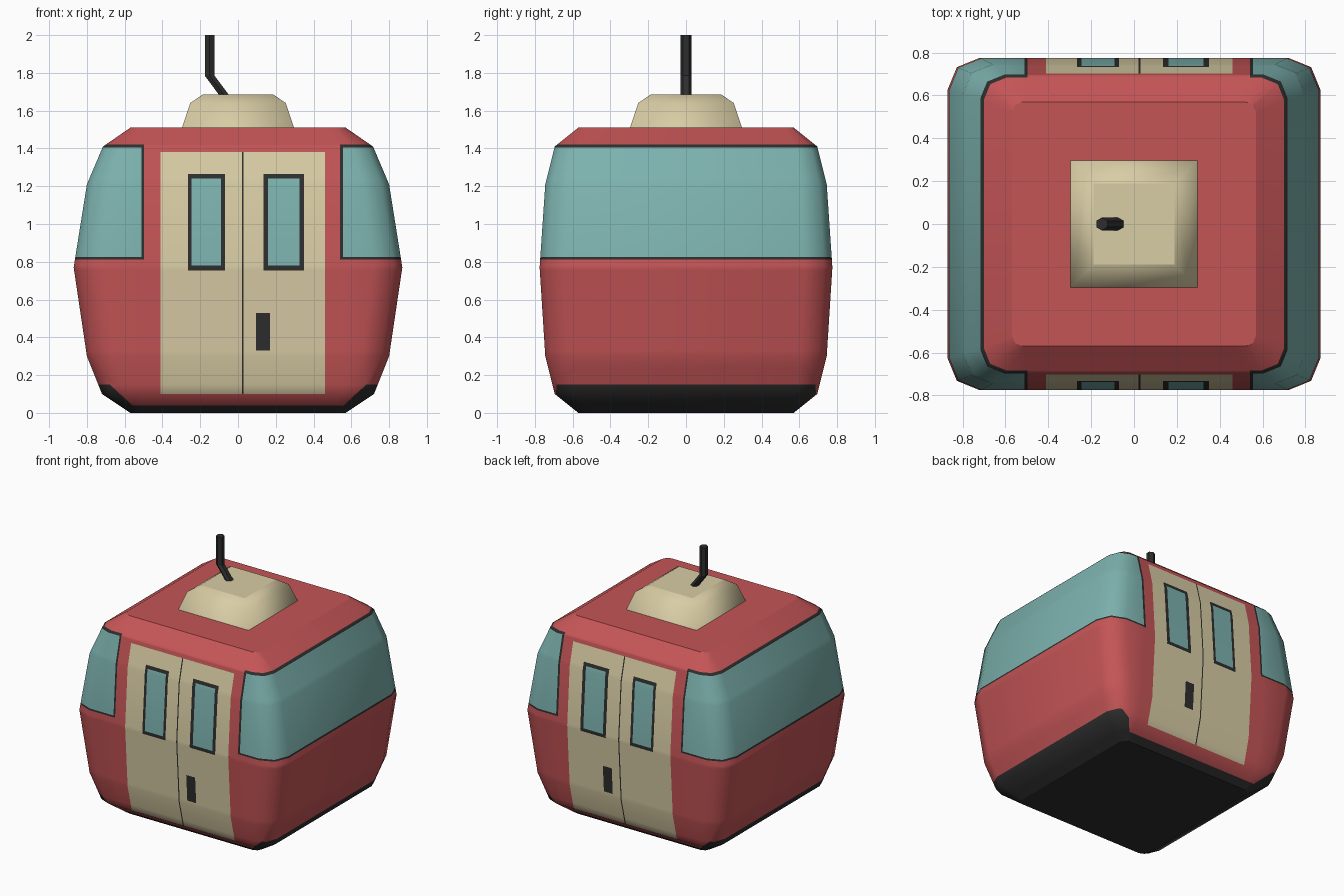
import bpy, bmesh, math
from mathutils import Vector

if "Cube" in bpy.data.objects:
    bpy.data.objects.remove(bpy.data.objects["Cube"])


def material(name, rgb):
    m = bpy.data.materials.new(name)
    m.diffuse_color = (*rgb, 1)
    m.use_nodes = True
    m.node_tree.nodes["Principled BSDF"].inputs["Base Color"].default_value = m.diffuse_color
    return m


RED, TAN, TEAL, DARK = range(4)
MATS = [material("red paint", (0.552, 0.089, 0.093)),
        material("cream paint", (0.693, 0.610, 0.376)),
        material("teal glass", (0.202, 0.445, 0.423)),
        material("dark rubber", (0.027, 0.027, 0.027))]


def loft(rings):
    """Closed bmesh skinned through rings of equal point count."""
    bm = bmesh.new()
    vs = [[bm.verts.new(p) for p in ring] for ring in rings]
    n = len(vs[0])
    for a, b in zip(vs, vs[1:]):
        for i in range(n):
            j = (i + 1) % n
            bm.faces.new((a[i], a[j], b[j], b[i]))
    bm.faces.new(vs[0][::-1])
    bm.faces.new(vs[-1])
    bmesh.ops.recalc_face_normals(bm, faces=bm.faces)
    return bm


def finish(bm, name, mat=None, sharp_z=()):
    """Smooth shading, with sharp edges around the given flat levels."""
    for f in bm.faces:
        f.smooth = True
    for e in bm.edges:
        for z in sharp_z:
            if all(abs(v.co.z - z) < 1e-4 for v in e.verts):
                e.smooth = False
    me = bpy.data.meshes.new(name)
    bm.to_mesh(me)
    bm.free()
    for m in (MATS if mat is None else [MATS[mat]]):
        me.materials.append(m)
    ob = bpy.data.objects.new(name, me)
    bpy.context.collection.objects.link(ob)
    return ob


def rounded_ring(z, hx, hy, c):
    """Rectangle with two-segment rounded corners."""
    k = 0.29 * c
    quarter = [(hx, hy - c), (hx - k, hy - k), (hx - c, hy)]
    pts = quarter + [(-x, y) for x, y in quarter[::-1]]
    pts += [(-x, -y) for x, y in pts]
    return [(x, y, z) for x, y in pts]


# Cabin shell: height, half width, half depth, corner size
cabin = loft([rounded_ring(*s) for s in (
    (0.00, 0.57, 0.57, 0.05), (0.10, 0.72, 0.695, 0.11),
    (0.30, 0.80, 0.745, 0.14), (0.77, 0.87, 0.775, 0.15),
    (1.21, 0.80, 0.745, 0.14), (1.41, 0.715, 0.695, 0.11),
    (1.51, 0.57, 0.57, 0.05))])

# Painted areas on the shell: x0, x1, z0, z1, colour (later ones win)
PAINT = [
    (-0.41, 0.46, 0.10, 1.38, TAN),         # doors
    (0.021, 0.030, 0.10, 1.38, DARK),       # door seam
    (-0.265, -0.07, 0.755, 1.265, DARK),    # door window frames
    (0.135, 0.35, 0.755, 1.265, DARK),
    (-0.245, -0.09, 0.78, 1.24, TEAL),      # door window glass
    (0.16, 0.325, 0.78, 1.24, TEAL),
    (0.095, 0.17, 0.33, 0.53, DARK),        # door handle
    (-2, -0.497, 0.813, 1.42, DARK),        # wraparound window frames
    (0.54, 2, 0.813, 1.42, DARK),
    (-2, -0.511, 0.826, 1.405, TEAL),       # wraparound glass
    (0.556, 2, 0.826, 1.405, TEAL),
]


def cut(co, no):
    bmesh.ops.bisect_plane(cabin, geom=cabin.verts[:] + cabin.edges[:] + cabin.faces[:],
                           dist=1e-5, plane_co=co, plane_no=no)


for x in sorted({v for p in PAINT for v in p[:2]}):
    cut((x, 0, 0), (1, 0, 0))
for z in sorted({v for p in PAINT for v in p[2:4]} | {0.04, 0.15}):
    cut((0, 0, z), (0, 0, 1))
for s in (-1, 1):                            # slanted ends of the skirt
    cut((s * 0.56, 0, 0.04), (-0.12 * s, 0, 0.13))

for f in cabin.faces:
    c = f.calc_center_median()
    f.material_index = RED
    for x0, x1, z0, z1, col in PAINT:
        if x0 < c.x < x1 and z0 < c.z < z1:
            f.material_index = col
    slanted = 0.13 * (c.z - 0.04) < 0.12 * (abs(c.x) - 0.56)
    if c.z < 0.04 or (c.z < 0.15 and slanted):
        f.material_index = DARK
finish(cabin, "cabin", sharp_z=(0, 1.51))

# Roof mount
mount = loft([[(sx * h, sy * h, z) for sx, sy in ((1, 1), (-1, 1), (-1, -1), (1, -1))]
              for z, h in ((1.505, 0.298), (1.64, 0.253), (1.685, 0.188))])
finish(mount, "roof_mount", TAN, sharp_z=(1.505, 1.685))

# Bent hanger arm, six-sided
arm = loft([[(x + 0.03 * math.sin(i * math.pi / 3), 0.03 * math.cos(i * math.pi / 3), z)
             for i in range(6)]
            for x, z in ((-0.064, 1.67), (-0.15, 1.785), (-0.15, 2.0))])
arm_ob = finish(arm, "hanger_arm", DARK)
for p in arm_ob.data.polygons:
    p.use_smooth = False
